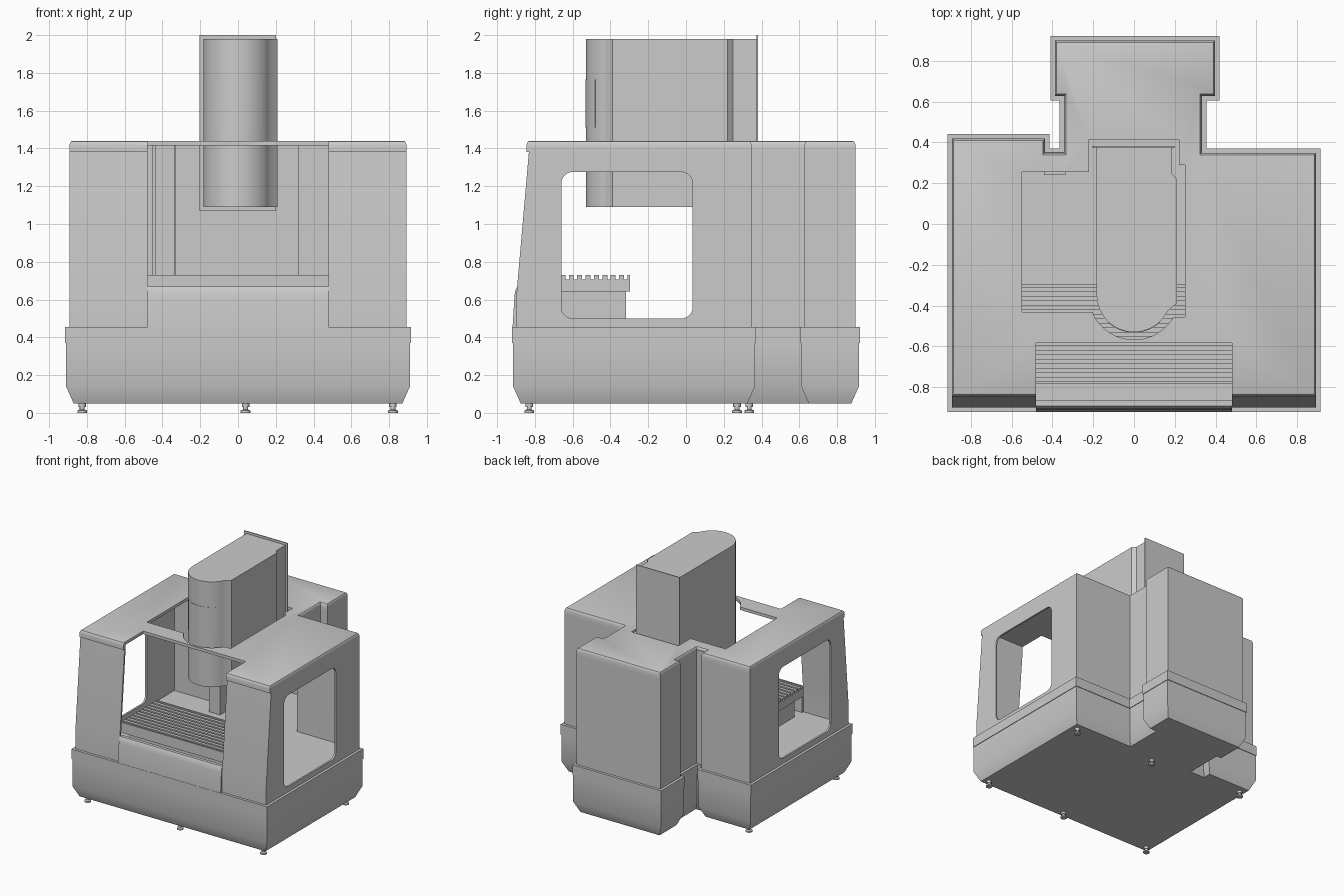
import bpy, bmesh
from math import pi, sin, cos
from mathutils import Vector

if "Cube" in bpy.data.objects:
    bpy.data.objects.remove(bpy.data.objects["Cube"])


def inset(poly, d):
    """Mitred inward offset of a counter-clockwise outline."""
    out = []
    for i, p in enumerate(poly):
        p = Vector(p)
        a = (p - Vector(poly[i - 1])).normalized()
        b = (Vector(poly[(i + 1) % len(poly)]) - p).normalized()
        n1, n2 = Vector((-a.y, a.x)), Vector((-b.y, b.x))
        out.append(p + (n1 + n2) * (d / (1 + n1.dot(n2))))
    return out


def loft(name, poly, levels, axis='z', at=(0, 0, 0)):
    """Stack the outline at levels (height, inset[, y of the two front corners])."""
    bm = bmesh.new()
    rings = []
    for lv in levels:
        ring = []
        for i, p in enumerate(inset(poly, lv[1])):
            v = lv[2] if len(lv) > 2 and i < 2 else p.y
            co = (p.x, v, lv[0]) if axis == 'z' else (lv[0], p.x, v)
            ring.append(bm.verts.new(Vector(co) + Vector(at)))
        rings.append(ring)
    n = len(poly)
    for a, b in zip(rings, rings[1:]):
        for i in range(n):
            j = (i + 1) % n
            bm.faces.new((a[i], a[j], b[j], b[i]))
    bm.faces.new(rings[0][::-1])
    bm.faces.new(rings[-1])
    bmesh.ops.recalc_face_normals(bm, faces=bm.faces)
    me = bpy.data.meshes.new(name)
    bm.to_mesh(me)
    bm.free()
    ob = bpy.data.objects.new(name, me)
    bpy.context.collection.objects.link(ob)
    return ob


def box(name, x0, x1, y0, y1, z0, z1):
    return loft(name, [(x0, y0), (x1, y0), (x1, y1), (x0, y1)], [(z0, 0), (z1, 0)])


def arc(cx, cy, r, a0, a1, n):
    return [(cx + r * cos(a0 + (a1 - a0) * i / n), cy + r * sin(a0 + (a1 - a0) * i / n))
            for i in range(n + 1)]


def select(ob):
    bpy.ops.object.select_all(action='DESELECT')
    ob.select_set(True)
    bpy.context.view_layer.objects.active = ob


def cut(ob, cutter):
    cutter.hide_render = True
    m = ob.modifiers.new("cut", 'BOOLEAN')
    m.operation, m.solver, m.object = 'DIFFERENCE', 'EXACT', cutter
    select(ob)
    bpy.ops.object.modifier_apply(modifier=m.name)
    bpy.data.objects.remove(cutter, do_unlink=True)


# Shared floor outline, counter-clockwise, front corners first
plan = [(-.915, -.92), (.915, -.92), (.915, .37), (.355, .37), (.355, .605), (.42, .605),
        (.42, .92), (-.41, .92), (-.41, .605), (-.365, .605), (-.365, .37), (-.415, .37),
        (-.415, .44), (-.915, .44)]

# Base with chamfered underside and trim band
loft("base", plan, [(.05, .045), (.14, .005), (.37, .005), (.37, 0), (.455, 0)])

# Hollow enclosure with sloped front and rounded roof edge
shell = loft("enclosure", plan, [
    (.45, .022, -.898), (.62, .022, -.898), (1.38, .022, -.832), (1.38, .022, -.845),
    (1.415, .022, -.845), (1.43, .026, -.841), (1.437, .031, -.836), (1.44, .038, -.829)])
cut(shell, loft("cavity", plan, [(.40, .037, -.883), (.62, .037, -.883),
                                 (1.38, .037, -.817), (1.415, .037, -.817)]))

# Rounded side windows, through both sides
r = .06
window = (arc(.035 - r, .5 + r, r, -pi / 2, 0, 8) + arc(.035 - r, 1.275 - r, r, 0, pi / 2, 8)
          + arc(-.66 + r, 1.275 - r, r, pi / 2, pi, 8) + arc(-.66 + r, .5 + r, r, pi, 1.5 * pi, 8))
cut(shell, loft("window_cutter", window, [(-2, 0), (2, 0)], 'x'))

# Front door opening and roof opening around the head
cut(shell, box("door_cutter", -.48, .48, -1.2, -.582, .3, 1.6))
roof_hole = ([(.25, -.455), (.25, .29), (.22, .29), (.22, .415), (-.22, .415), (-.22, .255),
              (-.55, .255), (-.55, -.432), (-.203, -.432)]
             + arc(0, -.345, .222, 1.14 * pi, 1.82 * pi, 24) + [(.2, -.455)])
cut(shell, loft("roof_cutter", roof_hole, [(1.3, 0), (1.6, 0)]))

# Bulged apron below the door opening
loft("front_apron", [(-.865, .45), (-.865, .67), (-.893, .67), (-.903, .65), (-.908, .62),
                     (-.918, .455), (-.918, .45)], [(-.48, 0), (.48, 0)], 'x')

# Inner guide column on the rear wall
box("rear_column", -.44, -.335, .24, .352, .45, 1.416)

# Slotted work table: comb profile run along x
slots, y0, y1 = 11, -.785, -.297
pitch = (y1 - y0) / slots
top = []
for i in range(slots):
    a = y0 + pitch * (i + .5)
    top += [(a - .009, .73), (a - .009, .707), (a + .009, .707), (a + .009, .73)]
loft("work_table", [(y1, .642), (y1, .73)] + top[::-1] + [(y0, .73), (y0, .642)],
     [(-.55, 0), (.55, 0)], 'x')
box("table_saddle", -.48, .48, -.765, -.318, .45, .645)

# Spindle head: rounded nose with a raised flank on the right
head = ([(.183, .376), (-.183, .376)] + arc(0, -.347, .183, pi, 1.86 * pi, 32)
        + [(.21, -.388), (.21, .22), (.183, .25)])
loft("spindle_head", head, [(1.09, 0), (1.98, 0)])
box("head_back_plate", -.205, .202, .374, .381, 1.07, 2)

# Thin curved cover on the head nose
cover = (arc(0, -.347, .185, 1.26 * pi, 1.74 * pi, 16)
         + arc(0, -.347, .175, 1.74 * pi, 1.26 * pi, 16))
loft("nose_cover", cover, [(1.51, 0), (1.765, 0)])

# Levelling feet
disc = arc(0, 0, .026, 0, 2 * pi, 20)[:-1]
for i, (x, y) in enumerate([(-.825, -.83), (.04, -.83), (.82, -.83),
                            (-.825, .335), (.04, .27), (.82, .27)]):
    loft(f"foot_{i + 1}", disc, [(0, 0), (.012, 0), (.018, .013), (.03, .013),
                                 (.03, .006), (.052, .006)], at=(x, y, 0))

# Smooth curves, keep hard edges
for ob in list(bpy.context.collection.objects):
    select(ob)
    bpy.ops.object.shade_smooth_by_angle(angle=.5)
